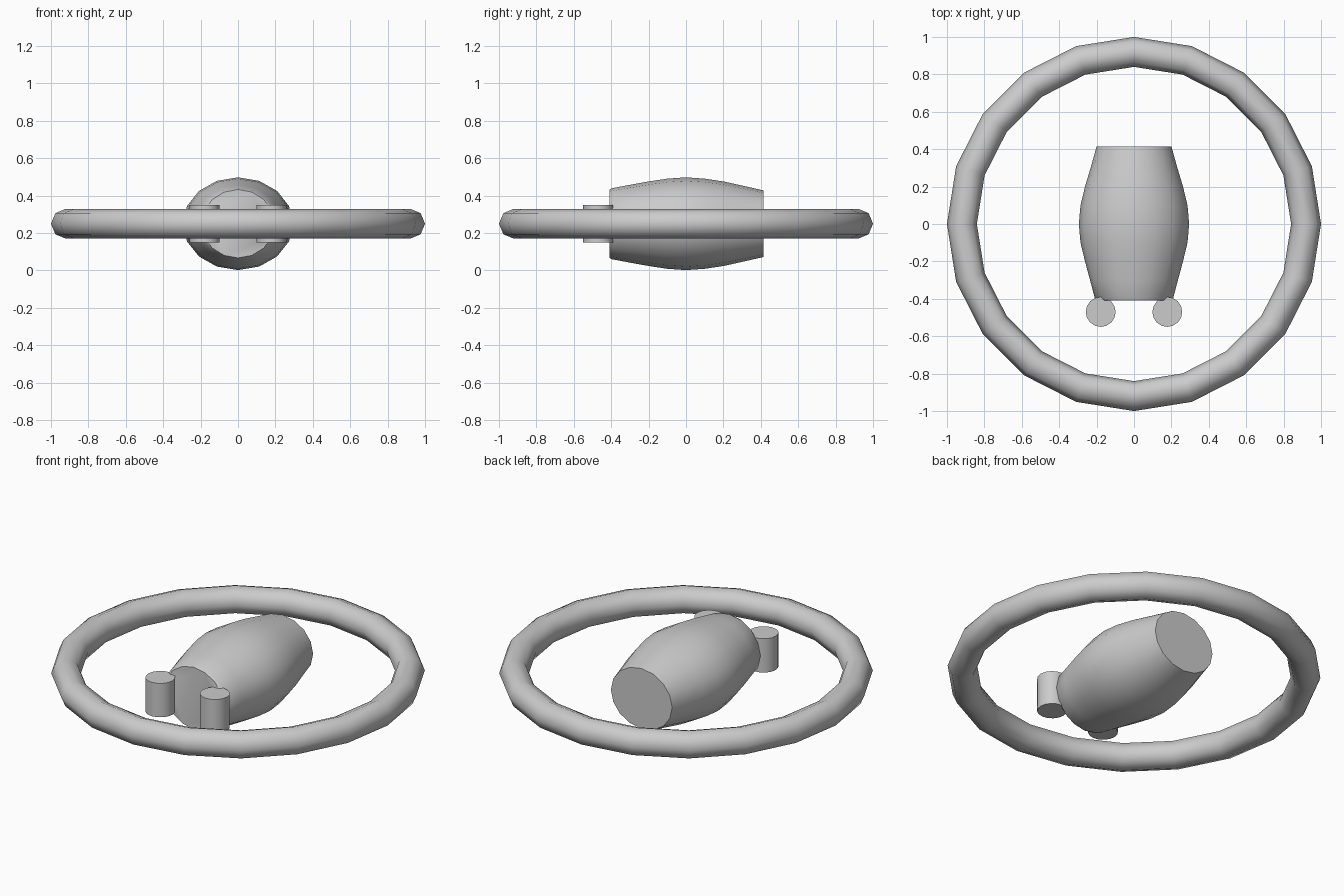
import bpy, bmesh, math

if "Cube" in bpy.data.objects:
    bpy.data.objects.remove(bpy.data.objects["Cube"])

SIDES = 16
CENTRE_Z = 0.25


def finish(obj, name, angle=50):
    obj.name = name
    bpy.ops.object.select_all(action='DESELECT')
    obj.select_set(True)
    bpy.context.view_layer.objects.active = obj
    bpy.ops.object.shade_smooth_by_angle(angle=math.radians(angle))


# Outer ring
bpy.ops.mesh.primitive_torus_add(major_segments=20, minor_segments=8,
                                 major_radius=0.92, minor_radius=0.08,
                                 location=(0, 0, CENTRE_Z))
finish(bpy.context.object, "outer_ring")

# Barrel body: oval sections along y (y, half width, half height)
sections = [(-0.41, 0.195, 0.183), (-0.395, 0.21, 0.19), (-0.30, 0.235, 0.208),
            (-0.20, 0.262, 0.226), (-0.10, 0.286, 0.241), (0.0, 0.295, 0.248),
            (0.10, 0.286, 0.241), (0.20, 0.262, 0.226), (0.30, 0.232, 0.204),
            (0.415, 0.20, 0.178)]
bm = bmesh.new()
rings = []
for y, rx, rz in sections:
    rings.append([bm.verts.new((rx * math.cos(2 * math.pi * i / SIDES), y,
                                CENTRE_Z + rz * math.sin(2 * math.pi * i / SIDES)))
                  for i in range(SIDES)])
for a, b in zip(rings, rings[1:]):
    for i in range(SIDES):
        j = (i + 1) % SIDES
        bm.faces.new((a[i], a[j], b[j], b[i]))
bm.faces.new(rings[0])
bm.faces.new(rings[-1])
bmesh.ops.recalc_face_normals(bm, faces=bm.faces)
mesh = bpy.data.meshes.new("barrel_body")
bm.to_mesh(mesh)
bm.free()
body = bpy.data.objects.new("barrel_body", mesh)
bpy.context.collection.objects.link(body)
finish(body, "barrel_body")

# Pair of upright pegs on the front end
for side, label in ((-1, "left"), (1, "right")):
    bpy.ops.mesh.primitive_cylinder_add(vertices=SIDES, radius=0.08, depth=0.2,
                                        location=(side * 0.178, -0.47, CENTRE_Z))
    finish(bpy.context.object, label + "_front_peg")
